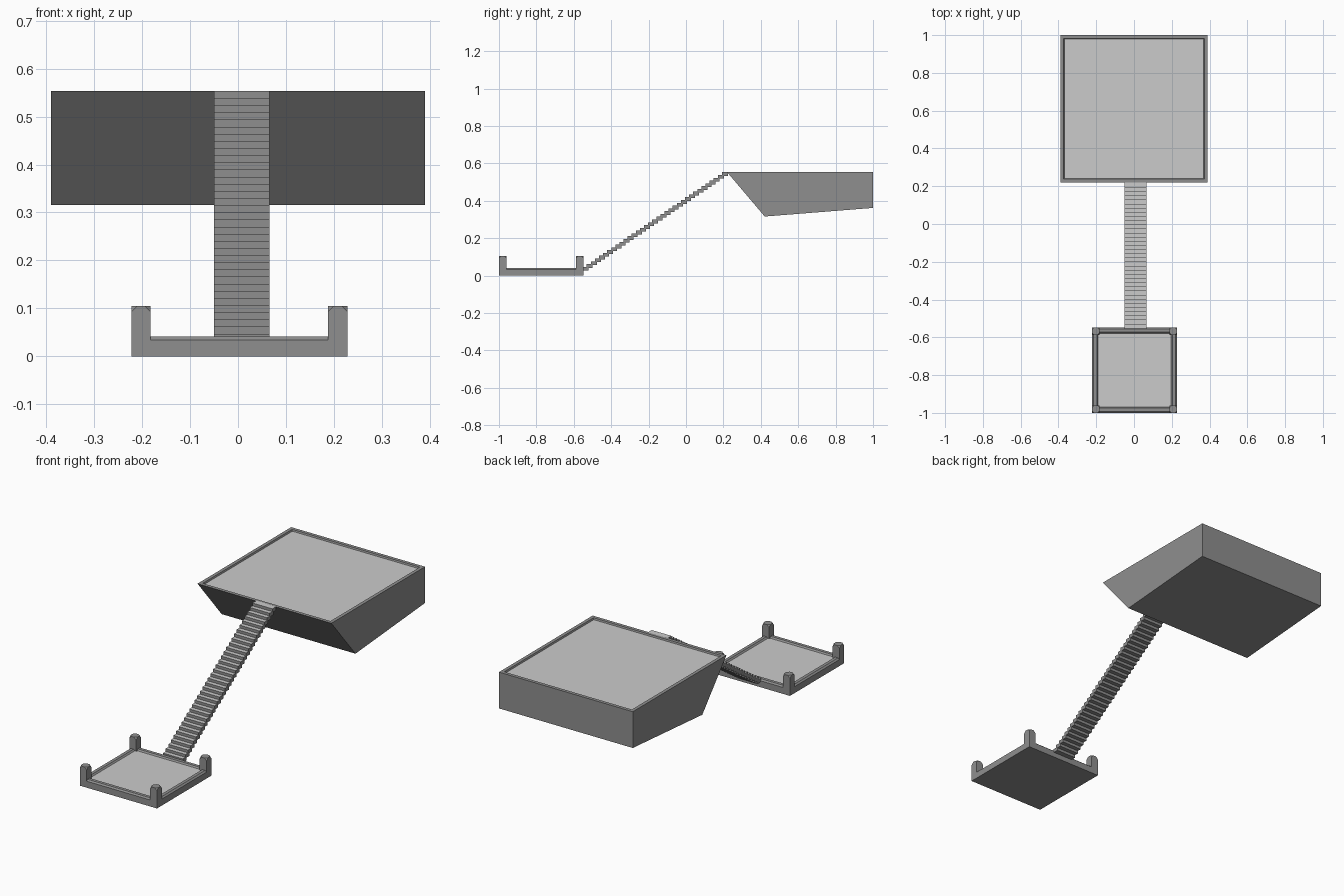
import bpy, bmesh
from mathutils import Matrix, Vector

if "Cube" in bpy.data.objects:
    bpy.data.objects.remove(bpy.data.objects["Cube"])


def grey(name, value):
    mat = bpy.data.materials.new(name)
    mat.diffuse_color = (value, value, value, 1)
    mat.use_nodes = True
    mat.node_tree.nodes["Principled BSDF"].inputs["Base Color"].default_value = mat.diffuse_color
    return mat


DARK = grey("dark_stone", 0.274)
LIGHT = grey("deck_stone", 0.51)


def finish(bm, name):
    bmesh.ops.recalc_face_normals(bm, faces=bm.faces)
    mesh = bpy.data.meshes.new(name)
    bm.to_mesh(mesh)
    bm.free()
    mesh.materials.append(DARK)
    mesh.materials.append(LIGHT)
    obj = bpy.data.objects.new(name, mesh)
    bpy.context.collection.objects.link(obj)
    return obj


def add_box(bm, lo, hi):
    lo, hi = Vector(lo), Vector(hi)
    mat = Matrix.Translation((lo + hi) / 2) @ Matrix.Diagonal((*(hi - lo), 1))
    return bmesh.ops.create_cube(bm, size=1, matrix=mat)["verts"]


def inset_top(bm, steps):
    # Repeatedly inset the upward face; the last, innermost face is the light deck
    bmesh.ops.recalc_face_normals(bm, faces=bm.faces)
    face = max(bm.faces, key=lambda f: f.calc_center_median().z)
    for thickness, rise in steps:
        bmesh.ops.inset_region(bm, faces=[face], thickness=thickness, use_even_offset=True)
        for v in face.verts:
            v.co.z += rise
    face.material_index = 1


# Upper platform: side profile extruded across x, recessed deck
bm = bmesh.new()
profile = [(0.22, 0.553), (0.421, 0.316), (1.0, 0.362), (1.0, 0.553)]
side = bm.faces.new([bm.verts.new((-0.39, y, z)) for y, z in profile])
for v in bmesh.ops.extrude_face_region(bm, geom=[side])["geom"]:
    if isinstance(v, bmesh.types.BMVert):
        v.co.x = 0.39
inset_top(bm, [(0.018, 0.0), (0.003, -0.008)])
finish(bm, "upper_platform")

# Lower platform: slab with a chamfered raised rim
X0, X1, Y0, Y1 = -0.222, 0.228, -1.0, -0.548
bm = bmesh.new()
add_box(bm, (X0, Y0, 0), (X1, Y1, 0.034))
inset_top(bm, [(0.008, 0.007), (0.017, 0.0), (0.007, -0.007)])
finish(bm, "lower_platform")

# Corner posts with clipped top corners
W = 0.04
for px, xn in ((X0, "left"), (X1 - W, "right")):
    for py, yn in ((Y0, "front"), (Y1 - W, "back")):
        bm = bmesh.new()
        add_box(bm, (px, py, 0), (px + W, py + W, 0.105))
        top = [v for v in bm.verts if v.co.z > 0.1]
        bmesh.ops.bevel(bm, geom=top, offset=0.012, segments=1, affect='VERTICES')
        finish(bm, f"corner_post_{yn}_{xn}")

# Staircase: overlapping thin treads rising to the upper platform
STEPS = 35
bm = bmesh.new()
for i in range(STEPS):
    t = i / (STEPS - 1)
    y = -0.553 + t * 0.745
    z = 0.047 + t * 0.506
    add_box(bm, (-0.05, y, z - 0.02), (0.0655, y + 0.032, z))
bmesh.ops.recalc_face_normals(bm, faces=bm.faces)
for f in bm.faces:
    f.material_index = int(f.normal.z > 0.9)
finish(bm, "staircase")
